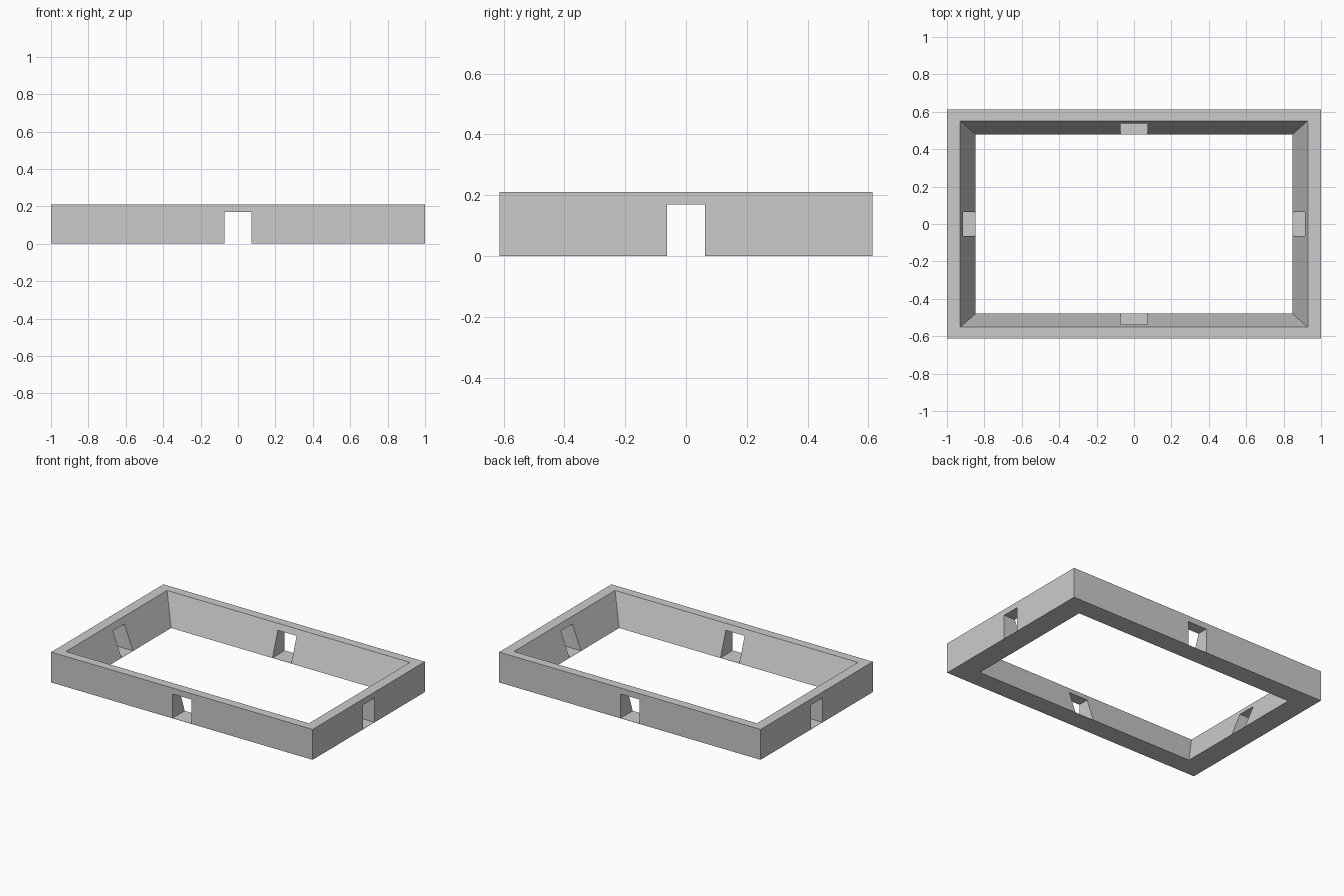
import bpy, bmesh

if "Cube" in bpy.data.objects:
    bpy.data.objects.remove(bpy.data.objects["Cube"])

HEIGHT = 0.21
DOOR_TOP = 0.169
FLOOR = 0.001


def make_object(name, bm):
    bmesh.ops.recalc_face_normals(bm, faces=bm.faces)
    mesh = bpy.data.meshes.new(name)
    bm.to_mesh(mesh)
    bm.free()
    obj = bpy.data.objects.new(name, mesh)
    bpy.context.collection.objects.link(obj)
    return obj


def box(name, hx, hy, z0, z1):
    bm = bmesh.new()
    bmesh.ops.create_cube(bm, size=1)
    for v in bm.verts:
        v.co = (v.co.x * 2 * hx, v.co.y * 2 * hy, z0 + (v.co.z + 0.5) * (z1 - z0))
    return make_object(name, bm)


# Rectangular frame: the wall profile swept round as (half x, half y, z)
profile = [(1, 0.613, 0), (1, 0.613, HEIGHT), (0.929, 0.552, HEIGHT), (0.847, 0.479, 0)]
bm = bmesh.new()
rings = [[bm.verts.new((sx * x, sy * y, z))
          for sx, sy in ((-1, -1), (1, -1), (1, 1), (-1, 1))]
         for x, y, z in profile]
for i in range(4):
    a, b = rings[i], rings[(i + 1) % 4]
    for j in range(4):
        k = (j + 1) % 4
        bm.faces.new((a[j], a[k], b[k], b[j]))
frame = make_object("wall_frame", bm)

# Doorways through the middle of each wall, leaving a thin threshold
cutters = [box("doorway_cutter_front_back", 0.072, 1, FLOOR, DOOR_TOP),
           box("doorway_cutter_sides", 1.5, 0.063, FLOOR, DOOR_TOP)]
bpy.context.view_layer.objects.active = frame
for cutter in cutters:
    cutter.hide_render = True
    mod = frame.modifiers.new("doorway", 'BOOLEAN')
    mod.operation = 'DIFFERENCE'
    mod.solver = 'EXACT'
    mod.object = cutter
    bpy.ops.object.modifier_apply(modifier=mod.name)
    bpy.data.objects.remove(cutter)
